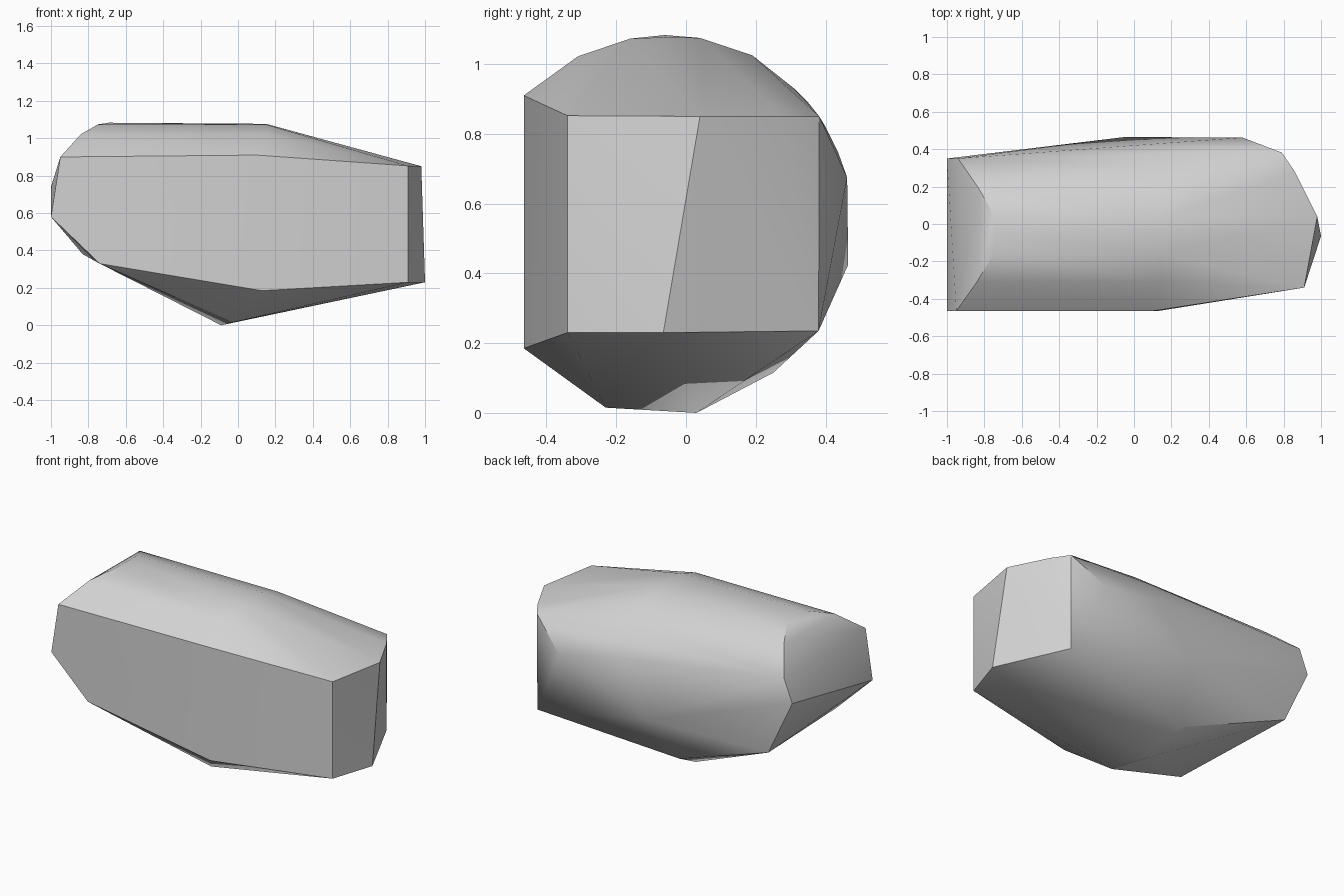
import bpy
import bmesh

cube = bpy.data.objects.get("Cube")
if cube:
    bpy.data.objects.remove(cube, do_unlink=True)

# Flat front side
front = [(-0.95, -0.465, 0.90), (0.10, -0.465, 0.91), (0.91, -0.34, 0.852),
         (0.91, -0.34, 0.23), (0.13, -0.465, 0.185), (-0.74, -0.465, 0.33),
         (-1.0, -0.465, 0.58)]

# Blunt end at +x
blunt_end = [(0.98, 0.04, 0.85), (1.0, -0.065, 0.23), (0.86, 0.28, 0.85),
             (0.79, 0.382, 0.85), (0.79, 0.38, 0.235)]

# Bevelled end at -x
bevelled_end = [(-1.0, 0.35, 0.74), (-0.94, 0.35, 0.89), (-0.83, 0.35, 0.38)]

# Rounded top: an arch of (start x, y, z) running along to x = 0.15
arch = [(-0.84, -0.31, 1.022), (-0.75, -0.16, 1.073), (-0.69, -0.06, 1.083),
        (-0.745, 0.04, 1.075), (-0.83, 0.19, 1.025)]
top = arch + [(0.15, y, min(z, 1.077)) for _, y, z in arch]

# Bulging back and keel underneath
back = [(0.58, 0.462, 0.675), (-0.05, 0.465, 0.425),
        (-0.05, 0.40, 0.82), (0.20, 0.435, 0.75), (0.15, 0.31, 0.93)]
keel = [(-0.09, 0.03, 0.0), (-0.03, -0.23, 0.015), (-0.13, 0.25, 0.115)]

# Wrap the corner points in one convex shell
bm = bmesh.new()
for co in front + blunt_end + bevelled_end + top + back + keel:
    bm.verts.new(co)
bmesh.ops.convex_hull(bm, input=bm.verts[:])
bmesh.ops.delete(bm, geom=[v for v in bm.verts if not v.link_faces],
                 context='VERTS')
# Merge the triangles of each flat side
bmesh.ops.dissolve_limit(bm, angle_limit=0.02, verts=bm.verts[:],
                         edges=bm.edges[:])
bmesh.ops.recalc_face_normals(bm, faces=bm.faces[:])

mesh = bpy.data.meshes.new("rock")
bm.to_mesh(mesh)
bm.free()
rock = bpy.data.objects.new("rock", mesh)
bpy.context.collection.objects.link(rock)

# Plain grey stone
colour = (0.65, 0.65, 0.65, 1.0)
stone = bpy.data.materials.new("stone_grey")
stone.use_nodes = True
stone.diffuse_color = colour
for node in stone.node_tree.nodes:
    if node.type == 'BSDF_PRINCIPLED':
        node.inputs["Base Color"].default_value = colour
mesh.materials.append(stone)

# Smooth the gentle bends, keep hard edges
bpy.ops.object.select_all(action='DESELECT')
rock.select_set(True)
bpy.context.view_layer.objects.active = rock
bpy.ops.object.shade_smooth_by_angle(angle=0.52)
